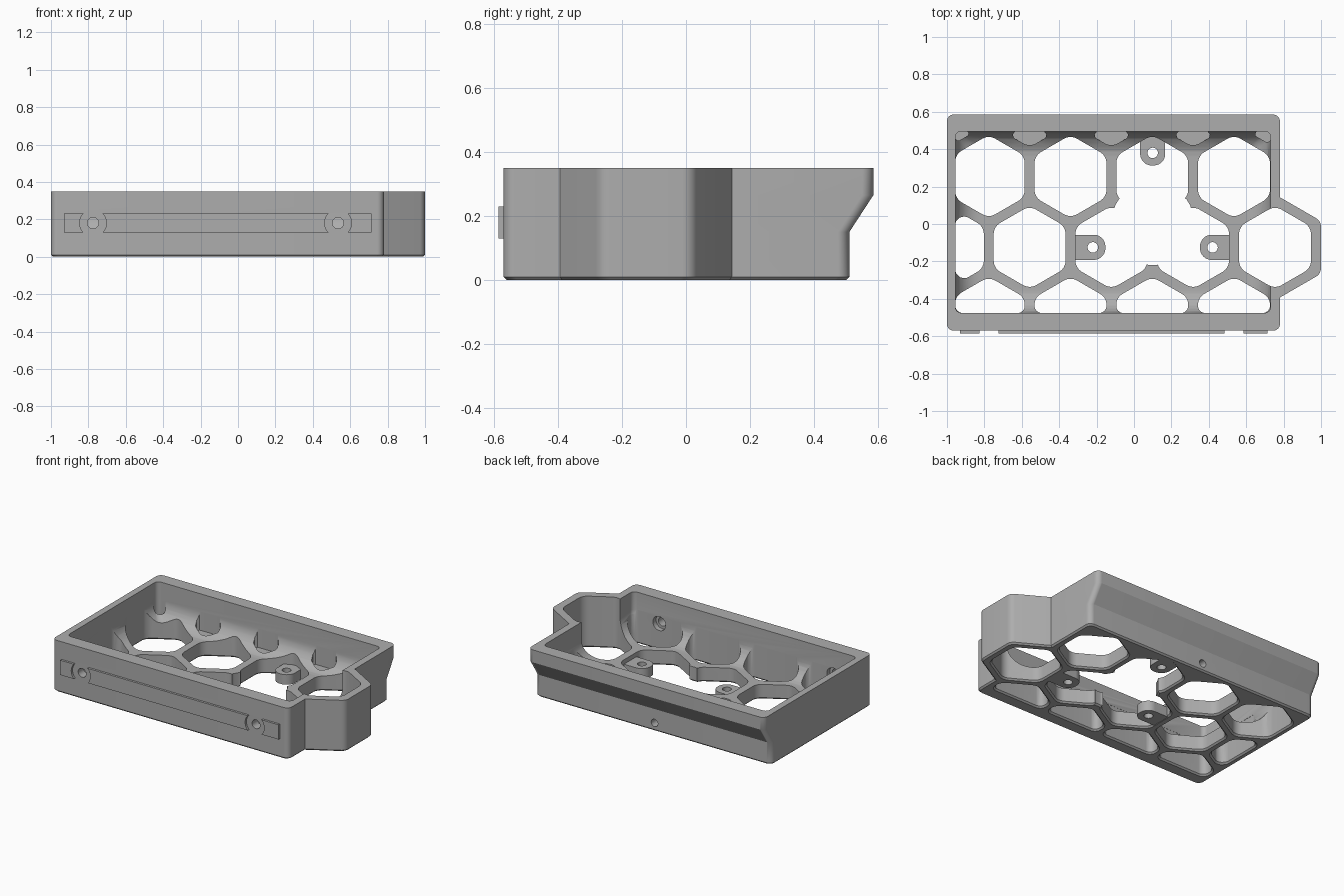
import bpy, bmesh, math
from mathutils import Vector, Matrix

cube = bpy.data.objects.get("Cube")
if cube:
    bpy.data.objects.remove(cube)

grey = bpy.data.materials.new("light grey plastic")
grey.use_nodes = True
COLOUR = (0.42, 0.42, 0.42, 1)
grey.diffuse_color = COLOUR
grey.node_tree.nodes["Principled BSDF"].inputs["Base Color"].default_value = COLOUR

PITCH, ROW = 0.437, 0.379
HOLE = 0.222              # hexagon hole corner radius
FLOOR, COVE, TOP = 0.1, 0.13, 0.35
INNER = (-0.955, 0.73, -0.475, 0.495)


def rect(x0, x1, y0, y1):
    return [Vector(p) for p in ((x0, y0), (x1, y0), (x1, y1), (x0, y1))]


def hexagon(cx, cy, r):
    return [Vector((cx + r * math.cos(math.radians(a)), cy + r * math.sin(math.radians(a))))
            for a in range(30, 390, 60)]


def clip(poly, x0, x1, y0, y1):
    """Keep the part of a polygon inside a rectangle."""
    for axis, limit, sign in ((0, x0, 1), (0, x1, -1), (1, y0, 1), (1, y1, -1)):
        out = []
        for i, b in enumerate(poly):
            a = poly[i - 1]
            da, db = sign * (a[axis] - limit), sign * (b[axis] - limit)
            if (da > 0) != (db > 0):
                out.append(a.lerp(b, da / (da - db)))
            if db > 0:
                out.append(b)
        poly = out
    return poly


def grow(poly, d):
    """Offset a counter-clockwise convex polygon outwards by d."""
    out = []
    for i, p in enumerate(poly):
        e1 = (p - poly[i - 1]).normalized()
        e2 = (poly[(i + 1) % len(poly)] - p).normalized()
        n1, n2 = Vector((e1.y, -e1.x)), Vector((e2.y, -e2.x))
        out.append(p + (n1 + n2) * (d / (1 + n1.dot(n2))))
    return out


def rounded(poly, r, steps=6):
    """Round the corners of a convex polygon."""
    out = []
    for i, p in enumerate(poly):
        a, b = poly[i - 1] - p, poly[(i + 1) % len(poly)] - p
        cut = min(r / math.tan(a.angle(b) / 2), 0.46 * a.length, 0.46 * b.length)
        s, e = p + a.normalized() * cut, p + b.normalized() * cut
        rad = cut * math.tan(a.angle(b) / 2)
        c = p + (a.normalized() + b.normalized()).normalized() * math.hypot(rad, cut)
        for k in range(steps + 1):
            out.append(c + (s.lerp(e, k / steps) - c).normalized() * rad)
    return out


def loft(name, levels):
    """Solid through a stack of (outline, height) levels."""
    bm = bmesh.new()
    rings = [[bm.verts.new((p.x, p.y, z)) for p in pts] for pts, z in levels]
    bm.faces.new(rings[0][::-1])
    bm.faces.new(rings[-1])
    for lo, hi in zip(rings, rings[1:]):
        for i in range(len(lo)):
            bm.faces.new((lo[i - 1], lo[i], hi[i], hi[i - 1]))
    bmesh.ops.recalc_face_normals(bm, faces=bm.faces)
    mesh = bpy.data.meshes.new(name)
    bm.to_mesh(mesh)
    bm.free()
    ob = bpy.data.objects.new(name, mesh)
    bpy.context.collection.objects.link(ob)
    mesh.materials.append(grey)
    return ob


def disc(x, y, r):
    return [Vector((x + r * math.cos(a * math.tau / 32), y + r * math.sin(a * math.tau / 32)))
            for a in range(32)]


def rod(x, z, r, y0, y1):
    """Cylinder along y between y0 and y1."""
    ob = loft("rod", [(disc(x, z, r), -y1), (disc(x, z, r), -y0)])
    ob.data.transform(Matrix.Rotation(math.pi / 2, 4, 'X'))
    return ob


def combine(target, other, operation='DIFFERENCE'):
    mod = target.modifiers.new("bool", 'BOOLEAN')
    mod.object, mod.operation, mod.solver = other, operation, 'EXACT'
    bpy.context.view_layer.objects.active = target
    bpy.ops.object.modifier_apply(modifier=mod.name)
    bpy.data.objects.remove(other)


# Tray shell with chamfered foot and overhanging back lip
def shell_level(back, z, d=0):
    return rounded(grow(rect(-1, 0.78, -0.57, back), d), 0.035), z


tray = loft("honeycomb_tray", [shell_level(0.51, 0, -0.01), shell_level(0.51, 0.01),
                               shell_level(0.51, 0.15), shell_level(0.585, 0.265),
                               shell_level(0.585, TOP)])

# Hexagonal bay on the side
bay_centre = (0.754, -0.125)
bay = hexagon(*bay_centre, 0.283)
combine(tray, loft("bay", [(rounded(grow(bay, -0.01), 0.05), 0),
                           (rounded(bay, 0.05), 0.01), (rounded(bay, 0.05), TOP)]), 'UNION')

# Cavity with a cove where the walls meet the floor
levels = []
for k in range(9):
    h = COVE * (1 - math.cos(math.pi / 2 * k / 8))
    inset = COVE * (1 - math.sin(math.pi / 2 * k / 8))
    levels.append((rounded(grow(rect(*INNER), -inset), 0.03), FLOOR + h))
levels.append((rounded(rect(*INNER), 0.03), TOP + 0.02))
combine(tray, loft("cavity", levels))


# Honeycomb openings; the rearmost row makes blind pockets in the cove
def cut_cell(poly, bottom, top, r=0.07):
    if bottom < 0:
        stack = [(rounded(grow(poly, d), r), z) for d, z in ((0.02, -0.01), (0, 0.01), (0, top))]
    else:
        stack = [(rounded(poly, r), bottom), (rounded(poly, r), top)]
    combine(tray, loft("cell", stack))


limits = [v + s * 0.001 for v, s in zip(INNER, (-1, 1, -1, 1))]
for row in range(-1, 3):
    for col in range(5):
        x = -0.995 + PITCH * (col + 0.5 * (row % 2))
        y = bay_centre[1] + ROW * row
        if row == 0 and col == 4:
            cut_cell(hexagon(*bay_centre, HOLE), -1, TOP + 0.02)
            continue
        cell = clip(hexagon(x, y, HOLE), *limits)
        if len(cell) > 2:
            cut_cell(cell, FLOOR + 0.001 if row == 2 else -1, FLOOR + COVE)

# Three cells merged into one opening
for angle in (-90, 30, 150):
    arm = rect(-0.03, 0.222, -0.045, 0.045)
    turn = Matrix.Rotation(math.radians(angle), 2)
    cut_cell([turn @ p + Vector((0.1, 0.002)) for p in arm], -1, FLOOR + COVE, 0.03)

# Screw holes in the front and back walls
screws = (-0.775, 0.535)
for x in screws:
    combine(tray, rod(x, 0.18, 0.03, -0.7, -0.4))
    combine(tray, rod(x, 0.18, 0.048, -0.51, -0.4))
combine(tray, rod(-0.12, 0.055, 0.025, 0.44, 0.6))

# Mounting lugs inside the merged opening
parts = [tray]
for x, y, angle in ((0.1, 0.38, 90), (-0.22, -0.125, 180), (0.42, -0.125, 0)):
    lug = loft("mounting_lug", [(rounded(rect(-0.067, 0.105, -0.067, 0.067), 0.066, 10), z)
                                for z in (0.002, 0.07)])
    # square end buried in the rib
    combine(lug, loft("root", [(rect(0, 0.1, -0.067, 0.067), z) for z in (0.002, 0.07)]), 'UNION')
    combine(lug, loft("bore", [(disc(0, 0, 0.028), z) for z in (-0.1, 0.2)]))
    lug.data.transform(Matrix.Translation((x, y, 0)) @ Matrix.Rotation(math.radians(angle), 4, 'Z'))
    parts.append(lug)

# Raised label plates on the front, scooped around the screw holes
for name, x0, x1 in (("right_plate", -0.93, -0.8), ("long_plate", -0.75, 0.51),
                     ("left_plate", 0.56, 0.715)):
    plate = loft(name, [(rect(x0, x1, -0.585, -0.565), z) for z in (0.13, 0.23)])
    for x in screws:
        combine(plate, rod(x, 0.18, 0.072, -0.7, -0.5))
    parts.append(plate)

for ob in parts:
    bpy.ops.object.select_all(action='DESELECT')
    ob.select_set(True)
    bpy.context.view_layer.objects.active = ob
    bpy.ops.object.shade_smooth_by_angle(angle=math.radians(32))
